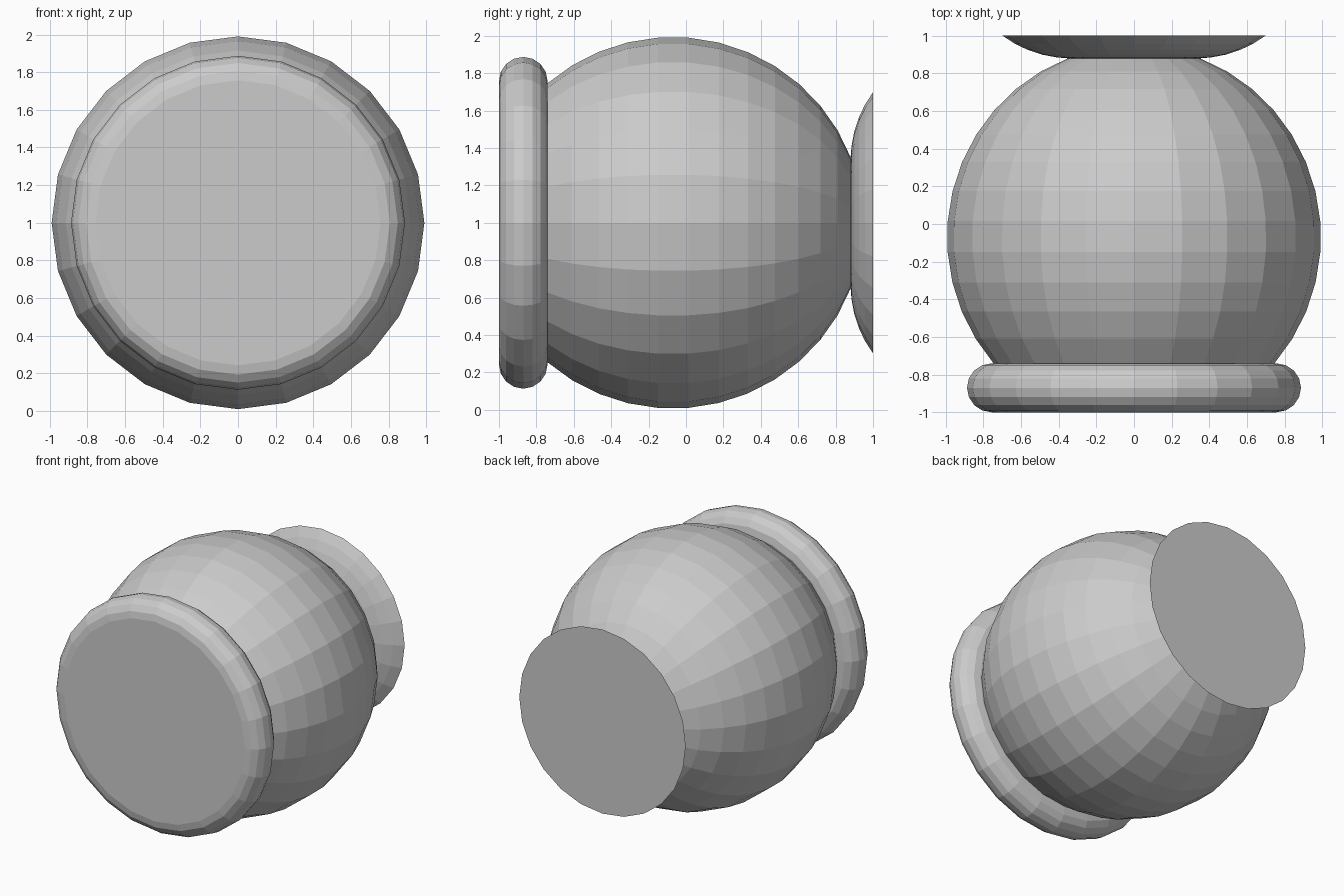
import bpy, bmesh
from math import sin, cos, pi, radians

if "Cube" in bpy.data.objects:
    bpy.data.objects.remove(bpy.data.objects["Cube"])

SIDES = 24


def lathe(name, profile, cap_front=False, cap_back=False):
    """Revolve (y, radius) points, listed front to back, about the y axis at z = 1."""
    bm = bmesh.new()
    rings = [[bm.verts.new((r * sin(2 * pi * k / SIDES), y, 1 + r * cos(2 * pi * k / SIDES)))
              for k in range(SIDES)] for y, r in profile]
    for a, b in zip(rings, rings[1:]):
        for k in range(SIDES):
            n = (k + 1) % SIDES
            bm.faces.new((a[k], a[n], b[n], b[k]))
    if cap_front:
        bm.faces.new(rings[0][::-1])
    if cap_back:
        bm.faces.new(rings[-1])
    mesh = bpy.data.meshes.new(name)
    bm.to_mesh(mesh)
    bm.free()
    obj = bpy.data.objects.new(name, mesh)
    bpy.context.collection.objects.link(obj)
    return obj


# Front rim: flat disc with a half-round edge, closing in to the body
neck = 0.744
rim = [(-0.87 - 0.13 * cos(pi * i / 8), 0.757 + 0.13 * sin(pi * i / 8)) for i in range(9)]
lathe("front_rim", rim + [(-0.74, neck)], cap_front=True)

# Rounded body: a slightly stretched ball, cut at both ends
angles = [radians(-41.3 + 110.6 * i / 12) for i in range(13)]
body = [(-0.07 + 1.0156 * sin(t), 0.993 * cos(t)) for t in angles]
lathe("round_body", body)

# Back flare with a flat end
flare = [body[-1], (0.885, 0.41), (0.9, 0.49), (0.925, 0.565), (0.957, 0.632), (1.0, 0.698)]
lathe("back_flare", flare, cap_back=True)
